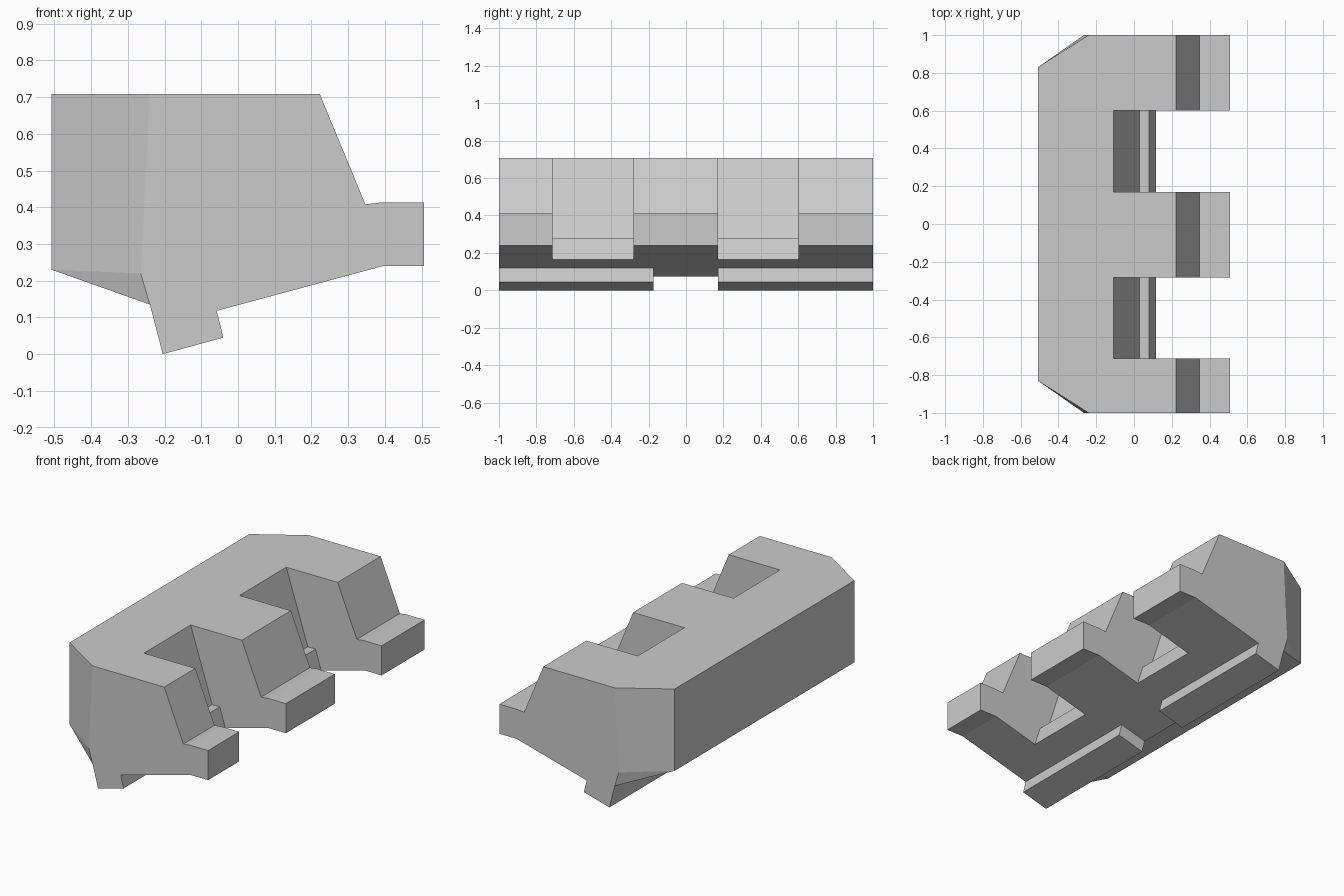
import bpy
import bmesh

cube = bpy.data.objects.get("Cube")
if cube:
    bpy.data.objects.remove(cube)

grey = bpy.data.materials.new("plain grey")
grey.use_nodes = True
colour = (0.6, 0.6, 0.6, 1)
grey.diffuse_color = colour
grey.node_tree.nodes["Principled BSDF"].inputs["Base Color"].default_value = colour


def loft(name, stations):
    """Join x-z outlines placed at increasing y into one closed solid."""
    bm = bmesh.new()
    rings = [[bm.verts.new((x, y, z)) for x, z in outline] for y, outline in stations]
    for a, b in zip(rings, rings[1:]):
        for i in range(len(a)):
            j = (i + 1) % len(a)
            bm.faces.new((a[i], a[j], b[j], b[i]))
    bm.faces.new(rings[0])
    bm.faces.new(rings[-1])
    # The two bent corner faces fold along the line from back to knee
    for near, end in ((rings[1], rings[0]), (rings[-2], rings[-1])):
        if len(stations) > 2:
            corner, knee = near[0], end[1]
            face = next(f for f in corner.link_faces if knee in f.verts)
            bmesh.utils.face_split(face, corner, knee)
    bmesh.ops.recalc_face_normals(bm, faces=bm.faces)
    mesh = bpy.data.meshes.new(name)
    bm.to_mesh(mesh)
    bm.free()
    mesh.materials.append(grey)
    obj = bpy.data.objects.new(name, mesh)
    bpy.context.collection.objects.link(obj)
    return obj


def cut(target, name, outline, y0, y1):
    cutter = loft(name, [(y0, outline), (y1, outline)])
    cutter.hide_render = True
    mod = target.modifiers.new(name, "BOOLEAN")
    mod.operation = "DIFFERENCE"
    mod.solver = "EXACT"
    mod.object = cutter
    bpy.context.view_layer.objects.active = target
    bpy.ops.object.modifier_apply(modifier=name)
    bpy.data.objects.remove(cutter)


# Body: back bottom, knee, lip, underside, front toe, sloped front, back top
shared = [(-0.24, 0.135), (-0.205, 0), (-0.04, 0.045), (-0.058, 0.118),
          (0.395, 0.24), (0.507, 0.24), (0.507, 0.413), (0.39, 0.413),
          (0.347, 0.408), (0.223, 0.708)]
full = [(-0.508, 0.23)] + shared + [(-0.508, 0.708)]
end = [(-0.265, 0.22)] + shared + [(-0.24, 0.708)]
body = loft("toothed_block", [(-1, end), (-0.83, full), (0.83, full), (1, end)])

# Two notches leave three teeth
notch = [(-0.139, 0.8), (0.03, 0.28), (0.08, 0.28), (0.136, 0.1), (0.7, 0.1), (0.7, 0.8)]
for y0, y1 in ((-0.713, -0.282), (0.17, 0.602)):
    cut(body, "notch_cutter", notch, y0, y1)

# Gap in the lip under the middle
gap = [(-0.3, 0.053), (-0.058, 0.118), (0, 0.1), (0, -0.1), (-0.3, -0.1)]
cut(body, "lip_gap_cutter", gap, -0.175, 0.17)
